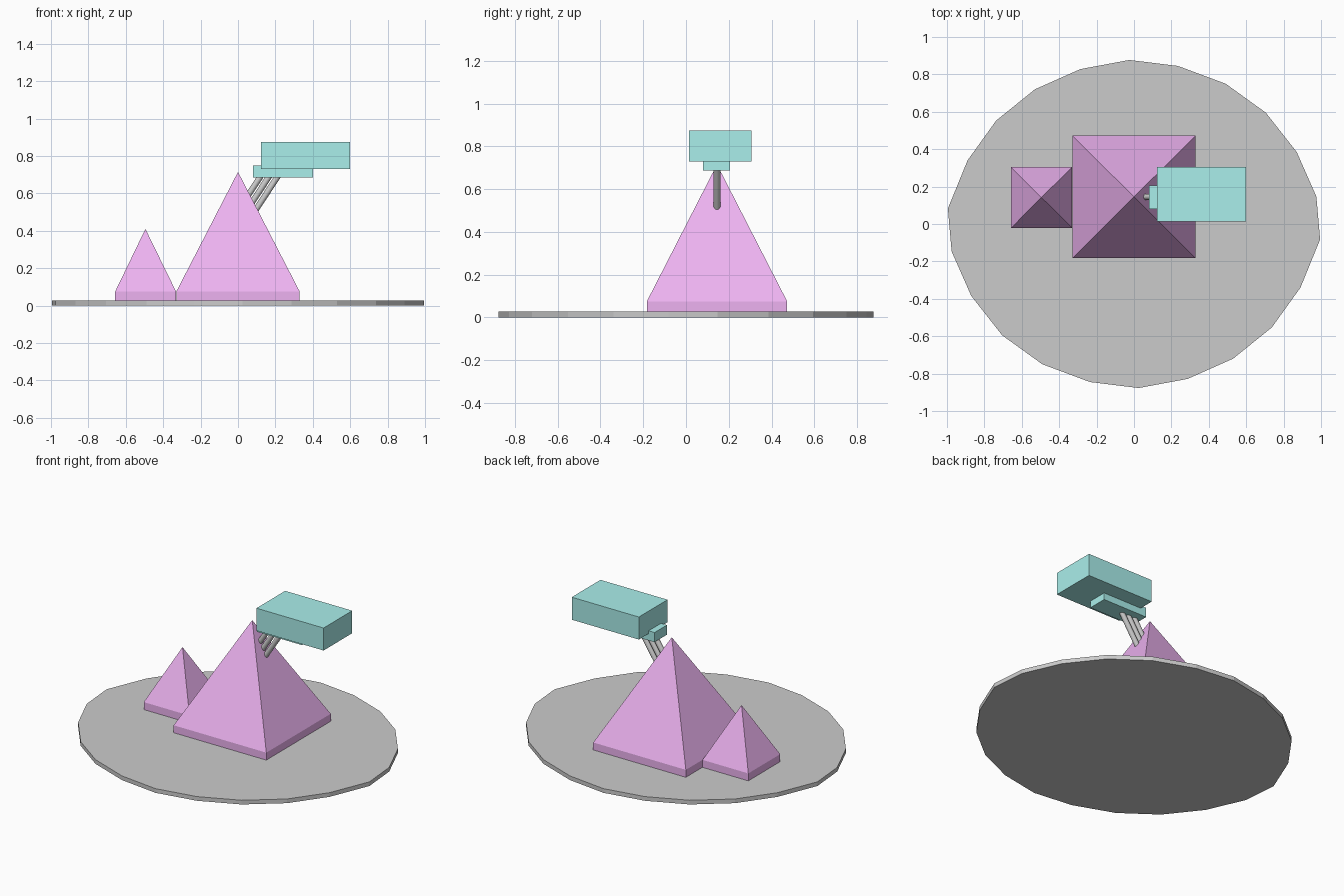
import bpy, bmesh
from mathutils import Vector

if "Cube" in bpy.data.objects:
    bpy.data.objects.remove(bpy.data.objects["Cube"])


def material(name, rgb):
    m = bpy.data.materials.new(name)
    m.diffuse_color = (*rgb, 1)
    m.use_nodes = True
    m.node_tree.nodes["Principled BSDF"].inputs["Base Color"].default_value = m.diffuse_color
    return m


pink = material("pink", (0.85, 0.45, 0.88))
teal = material("teal", (0.40, 0.86, 0.83))


def finish(name, bm, mat=None):
    bmesh.ops.recalc_face_normals(bm, faces=bm.faces)
    me = bpy.data.meshes.new(name)
    bm.to_mesh(me)
    bm.free()
    ob = bpy.data.objects.new(name, me)
    bpy.context.collection.objects.link(ob)
    if mat:
        me.materials.append(mat)
    return ob


def prism(name, outline, z0, z1, mat=None, apex=None):
    """Extruded outline with a flat top, or a pointed top when apex is given."""
    bm = bmesh.new()
    low = [bm.verts.new((x, y, z0)) for x, y in outline]
    high = [bm.verts.new((x, y, z1)) for x, y in outline]
    n = len(outline)
    tip = bm.verts.new(apex) if apex else None
    bm.faces.new(low)
    if not tip:
        bm.faces.new(high)
    for i in range(n):
        j = (i + 1) % n
        bm.faces.new((low[i], low[j], high[j], high[i]))
        if tip:
            bm.faces.new((high[i], high[j], tip))
    return finish(name, bm, mat)


def rect(x0, x1, y0, y1):
    return [(x0, y0), (x1, y0), (x1, y1), (x0, y1)]


def rod(name, start, end, radius):
    a, b = Vector(start), Vector(end)
    bm = bmesh.new()
    bmesh.ops.create_cone(bm, cap_ends=True, segments=16, radius1=radius,
                          radius2=radius, depth=(b - a).length)
    ob = finish(name, bm)
    ob.location = (a + b) / 2
    ob.rotation_euler = (b - a).to_track_quat('Z', 'Y').to_euler()
    bpy.context.view_layer.objects.active = ob
    ob.select_set(True)
    bpy.ops.object.shade_smooth_by_angle()
    ob.select_set(False)


# Oval ground disc: half the outline, repeated through the centre
half = [(-0.025, 0.877), (0.235, 0.845), (0.49, 0.75), (0.705, 0.595),
        (0.87, 0.385), (0.975, 0.147), (0.995, -0.083), (0.89, -0.34),
        (0.737, -0.553), (0.53, -0.72), (0.287, -0.828)]
prism("ground_disc", half + [(-x, -y) for x, y in half], 0, 0.027)

# Pyramids on short plinths
prism("large_pyramid", rect(-0.33, 0.33, -0.183, 0.473), 0.027, 0.075,
      pink, (0, 0.145, 0.715))
prism("small_pyramid", rect(-0.657, -0.331, -0.021, 0.304), 0.027, 0.075,
      pink, (-0.495, 0.142, 0.41))

# Three slanted rods holding up the box
for i, (top_x, depth) in enumerate([(0.12, 0.11), (0.166, 0.15), (0.212, 0.19)]):
    rod(f"support_rod_{i + 1}", (top_x - depth / 1.52, 0.145, 0.69 - depth),
        (top_x + 0.013, 0.145, 0.71), 0.016)

# Mounting plate and box
prism("mounting_plate", rect(0.08, 0.40, 0.08, 0.206), 0.686, 0.748, teal)
prism("upper_box", rect(0.122, 0.60, 0.014, 0.306), 0.73, 0.875, teal)
